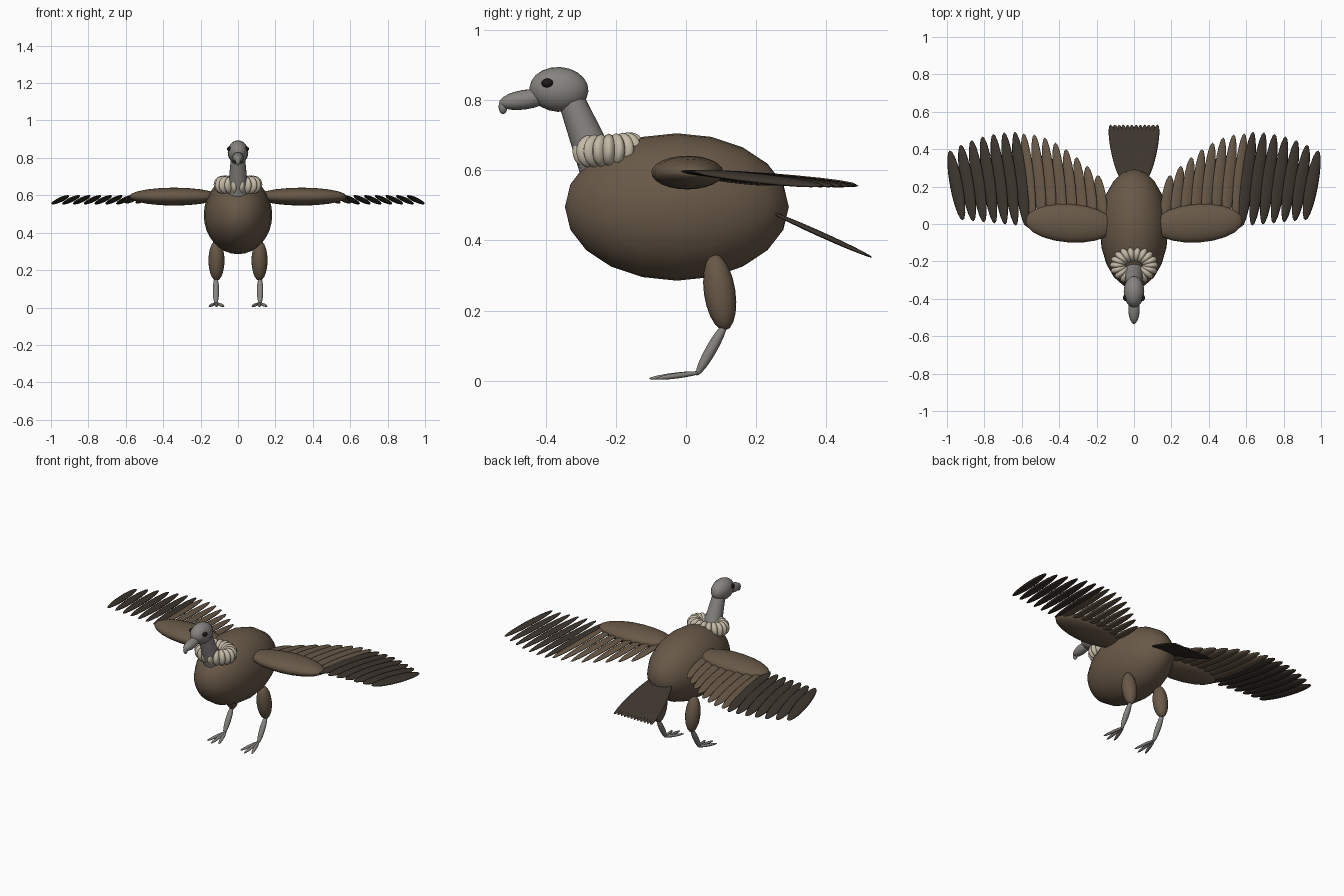
import bpy, bmesh, math
from mathutils import Vector, Matrix

cube = bpy.data.objects.get("Cube")
if cube:
    bpy.data.objects.remove(cube, do_unlink=True)


def material(name, rgb):
    m = bpy.data.materials.new(name)
    m.use_nodes = True
    m.diffuse_color = (*rgb, 1)
    m.node_tree.nodes["Principled BSDF"].inputs["Base Color"].default_value = (*rgb, 1)
    return m


brown = material("body brown", (0.14, 0.1, 0.064))
dark = material("flight feather brown", (0.046, 0.036, 0.027))
grey = material("skin grey", (0.24, 0.23, 0.215))
cream = material("ruff cream", (0.55, 0.49, 0.38))
black = material("eye black", (0.012, 0.01, 0.009))


def finish(name, bm, mat):
    me = bpy.data.meshes.new(name)
    for f in bm.faces:
        f.smooth = True
    bm.to_mesh(me)
    bm.free()
    me.materials.append(mat)
    ob = bpy.data.objects.new(name, me)
    bpy.context.collection.objects.link(ob)
    return ob


def frame(a, b, roll=0):
    """Matrix at the middle of a-b, z along a-b and x sideways."""
    z = (b - a).normalized()
    x = z.cross(Vector((0, 0, 1)))
    x = x.normalized() if x.length > 1e-4 else Vector((1, 0, 0))
    rot = Matrix((x, z.cross(x), z)).transposed().to_4x4()
    return Matrix.Translation((a + b) / 2) @ rot @ Matrix.Rotation(roll, 4, 'Z')


def spindle(name, a, b, wide, thick, mat, roll=0, segs=20):
    """Ellipsoid whose tips are a and b."""
    a, b = Vector(a), Vector(b)
    bm = bmesh.new()
    bmesh.ops.create_uvsphere(bm, u_segments=segs, v_segments=10, radius=1)
    size = Matrix.Diagonal((wide, thick, (b - a).length / 2, 1))
    bm.transform(frame(a, b, roll) @ size)
    return finish(name, bm, mat)


# Body
spindle("body", (0, -0.345, 0.495), (0, 0.293, 0.495), 0.183, 0.21, brown, segs=32)

# Neck
top, base = Vector((0, -0.335, 0.82)), Vector((0, -0.25, 0.61))
bm = bmesh.new()
bmesh.ops.create_cone(bm, cap_ends=True, segments=20, radius1=0.056,
                      radius2=0.036, depth=(top - base).length)
bm.transform(frame(base, top))
neck = finish("neck", bm, grey)
for p in neck.data.polygons:
    p.use_smooth = len(p.vertices) == 4

# Head and hooked beak
spindle("head", (0, -0.446, 0.835), (0, -0.278, 0.825), 0.055, 0.064, grey, segs=24)
spindle("beak", (0, -0.533, 0.79), (0, -0.385, 0.812), 0.03, 0.028, grey)
spindle("beak_hook", (0, -0.522, 0.76), (0, -0.52, 0.805), 0.013, 0.013, grey)

# Ruff of puffs around the neck base
PUFFS = 18
for i in range(PUFFS):
    t = 2 * math.pi * i / PUFFS
    c, s = math.cos(t), math.sin(t)
    mid = Vector((0.087 * c, -0.22 + 0.062 * s, 0.657 + 0.004 * s))
    out = Vector((c, s, 0)) * 0.043
    spindle(f"ruff_puff_{i}", mid - out, mid + out, 0.022, 0.047, cream, segs=14)

for side, s in (("left", 1), ("right", -1)):
    # Eye
    spindle(f"{side}_eye", (s * 0.046, -0.412, 0.848), (s * 0.046, -0.378, 0.848),
            0.013, 0.013, black, segs=14)

    # Leg and three front toes
    x = s * 0.115
    spindle(f"{side}_thigh", (x, 0.112, 0.143), (x, 0.08, 0.36), 0.043, 0.045, brown)
    spindle(f"{side}_shin", (x + s * 0.003, 0.03, 0.015), (x + s * 0.003, 0.115, 0.165),
            0.017, 0.016, grey)
    for k in (-1, 0, 1):
        tip_y = -0.105 if k == 0 else -0.085
        spindle(f"{side}_toe_{k + 1}", (x, 0.045, 0.024), (x + k * 0.04, tip_y, 0.006),
                0.01, 0.008, grey, segs=12)

    # Wing arm
    spindle(f"{side}_wing_arm", (s * 0.1, -0.012, 0.593), (s * 0.583, 0.02, 0.593),
            0.103, 0.048, brown, segs=24)

    # Inner wing feathers, growing longer outward
    for i in range(8):
        f = i / 7
        tip_y = 0.26 + 0.225 * math.sin(f * math.pi / 2)
        spindle(f"{side}_inner_feather_{i}", (s * (0.16 + 0.38 * f), -0.02, 0.597),
                (s * (0.195 + 0.395 * f), tip_y, 0.56), 0.033, 0.011, brown,
                roll=s * 0.25, segs=12)

    # Outer wing feathers, growing shorter outward
    for i in range(7):
        f = i / 6
        spindle(f"{side}_outer_feather_{i}",
                (s * (0.575 + 0.34 * f), -0.015 + 0.035 * f, 0.597),
                (s * (0.637 + 0.348 * f), 0.493 - 0.1 * f * f, 0.555),
                0.035, 0.011, dark, roll=s * 0.25, segs=12)

# Tail fan
TAIL = 12
for i in range(TAIL):
    f = 2 * i / (TAIL - 1) - 1
    spindle(f"tail_feather_{i}", (f * 0.065, 0.24, 0.482), (f * 0.127, 0.531, 0.351),
            0.026, 0.008, dark, segs=12)
